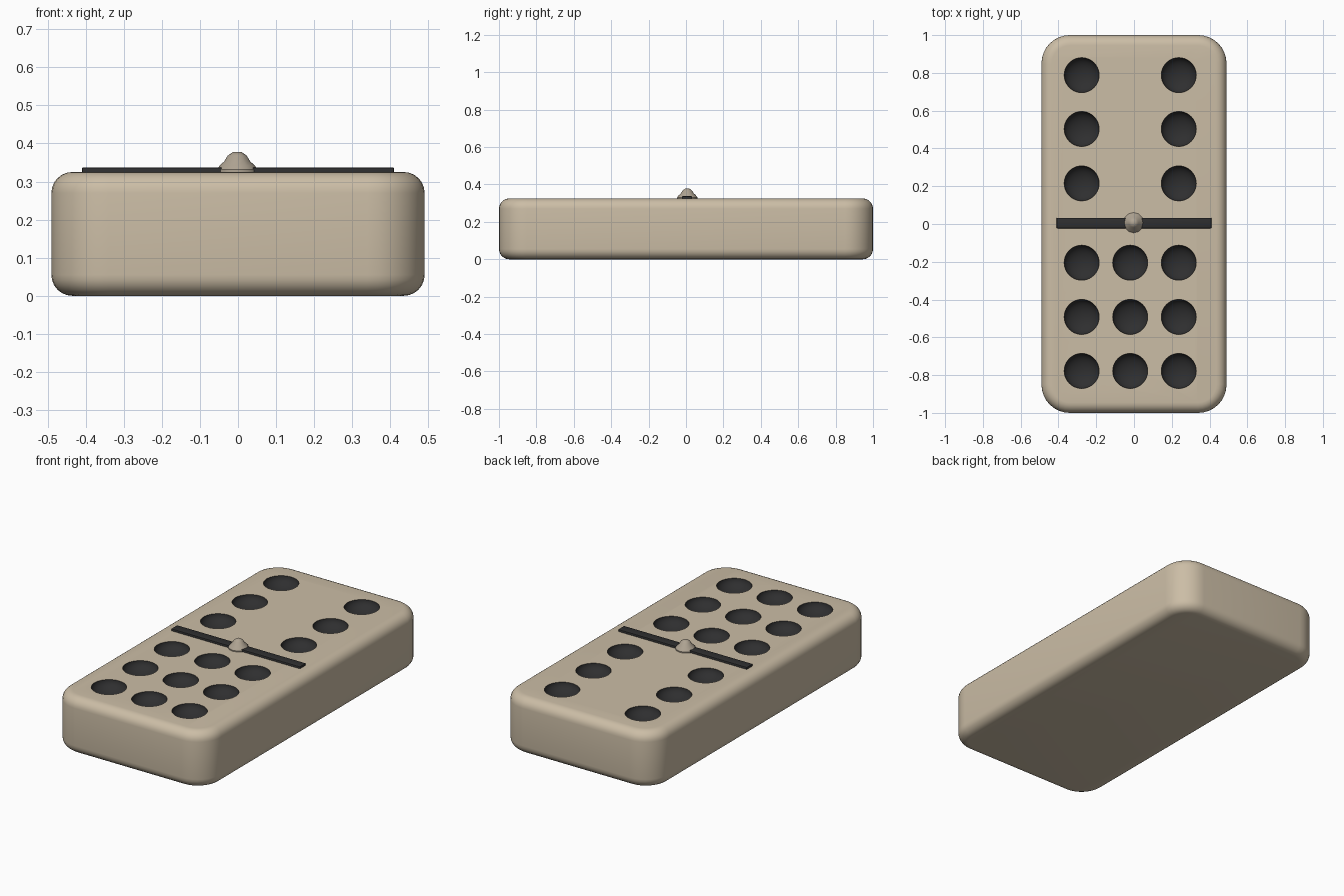
import bpy, bmesh
from mathutils import Matrix, Vector

old = bpy.data.objects.get("Cube")
if old:
    bpy.data.objects.remove(old, do_unlink=True)

TOP = 0.325


def material(name, rgb):
    m = bpy.data.materials.new(name)
    m.use_nodes = True
    m.diffuse_color = (*rgb, 1)
    node = next(n for n in m.node_tree.nodes if n.type == "BSDF_PRINCIPLED")
    node.inputs["Base Color"].default_value = (*rgb, 1)
    return m


ivory = material("warm ivory", (0.60, 0.51, 0.38))
black = material("soft black", (0.028, 0.028, 0.029))
pewter = material("dull beige metal", (0.43, 0.37, 0.29))


def make_object(name, bm, mats):
    bmesh.ops.recalc_face_normals(bm, faces=bm.faces)
    mesh = bpy.data.meshes.new(name)
    bm.to_mesh(mesh)
    bm.free()
    obj = bpy.data.objects.new(name, mesh)
    bpy.context.collection.objects.link(obj)
    for m in mats:
        mesh.materials.append(m)
    return obj


def select(obj):
    bpy.ops.object.select_all(action="DESELECT")
    obj.select_set(True)
    bpy.context.view_layer.objects.active = obj


def smooth(obj, angle=0.6):
    select(obj)
    bpy.ops.object.shade_smooth_by_angle(angle=angle)


def box(size, center):
    bm = bmesh.new()
    bmesh.ops.create_cube(bm, size=1)
    bmesh.ops.scale(bm, vec=size, verts=bm.verts)
    bmesh.ops.translate(bm, vec=center, verts=bm.verts)
    return bm


# Tile body: rounded corners first, then softened top and bottom rims
bm = box((0.98, 2.0, TOP), (0, 0, TOP / 2))
upright = [e for e in bm.edges if abs(e.verts[0].co.z - e.verts[1].co.z) > 0.1]
bmesh.ops.bevel(bm, geom=upright, offset=0.15, segments=8, profile=0.5, affect="EDGES")
rims = [e for e in bm.edges if abs(e.verts[0].co.z - e.verts[1].co.z) < 0.01]
bmesh.ops.bevel(bm, geom=rims, offset=0.055, segments=6, profile=0.5, affect="EDGES")
tile = make_object("tile_body", bm, [ivory, black])

# Pip hollows: three columns, the middle one only on the front half
bm = bmesh.new()
for x in (-0.277, -0.02, 0.237):
    for y in (0.788, 0.503, 0.215, -0.205, -0.492, -0.778):
        if x == -0.02 and y > 0:
            continue
        place = Matrix.Translation((x, y, TOP)) @ Matrix.Diagonal((1, 1, 0.6, 1))
        bmesh.ops.create_uvsphere(bm, u_segments=40, v_segments=21, radius=0.093, matrix=place)
for f in bm.faces:
    f.material_index = 1
cutter = make_object("pip_cutter", bm, [ivory, black])
cutter.hide_render = True

select(tile)
mod = tile.modifiers.new("pips", "BOOLEAN")
mod.operation = "DIFFERENCE"
mod.solver = "EXACT"
mod.object = cutter
bpy.ops.object.modifier_apply(modifier=mod.name)
bpy.data.objects.remove(cutter, do_unlink=True)
smooth(tile)

# Divider bar across the middle
bm = box((0.82, 0.055, 0.03), (0, 0.005, TOP - 0.003))
bmesh.ops.bevel(bm, geom=bm.edges[:], offset=0.004, segments=2, profile=0.5, affect="EDGES")
bar = make_object("divider_bar", bm, [black])
bmesh_angle = 0.6
smooth(bar, bmesh_angle)

# Centre stud: a turned profile with a flared foot and rounded tip
bm = bmesh.new()
profile = [(0.054, -0.01), (0.054, 0.006), (0.046, 0.017), (0.034, 0.028),
           (0.025, 0.043), (0.012, 0.052), (0, 0.053)]
verts = [bm.verts.new((r, 0, TOP + z)) for r, z in profile]
edges = [bm.edges.new(pair) for pair in zip(verts, verts[1:])]
bmesh.ops.spin(bm, geom=verts + edges, cent=Vector((0, 0, 0)), axis=Vector((0, 0, 1)),
               angle=6.283185, steps=12)
bmesh.ops.remove_doubles(bm, verts=bm.verts, dist=0.0005)
bmesh.ops.holes_fill(bm, edges=[e for e in bm.edges if e.is_boundary])
bmesh.ops.translate(bm, vec=(-0.002, 0.007, 0), verts=bm.verts)
stud = make_object("centre_stud", bm, [pewter])
smooth(stud)
